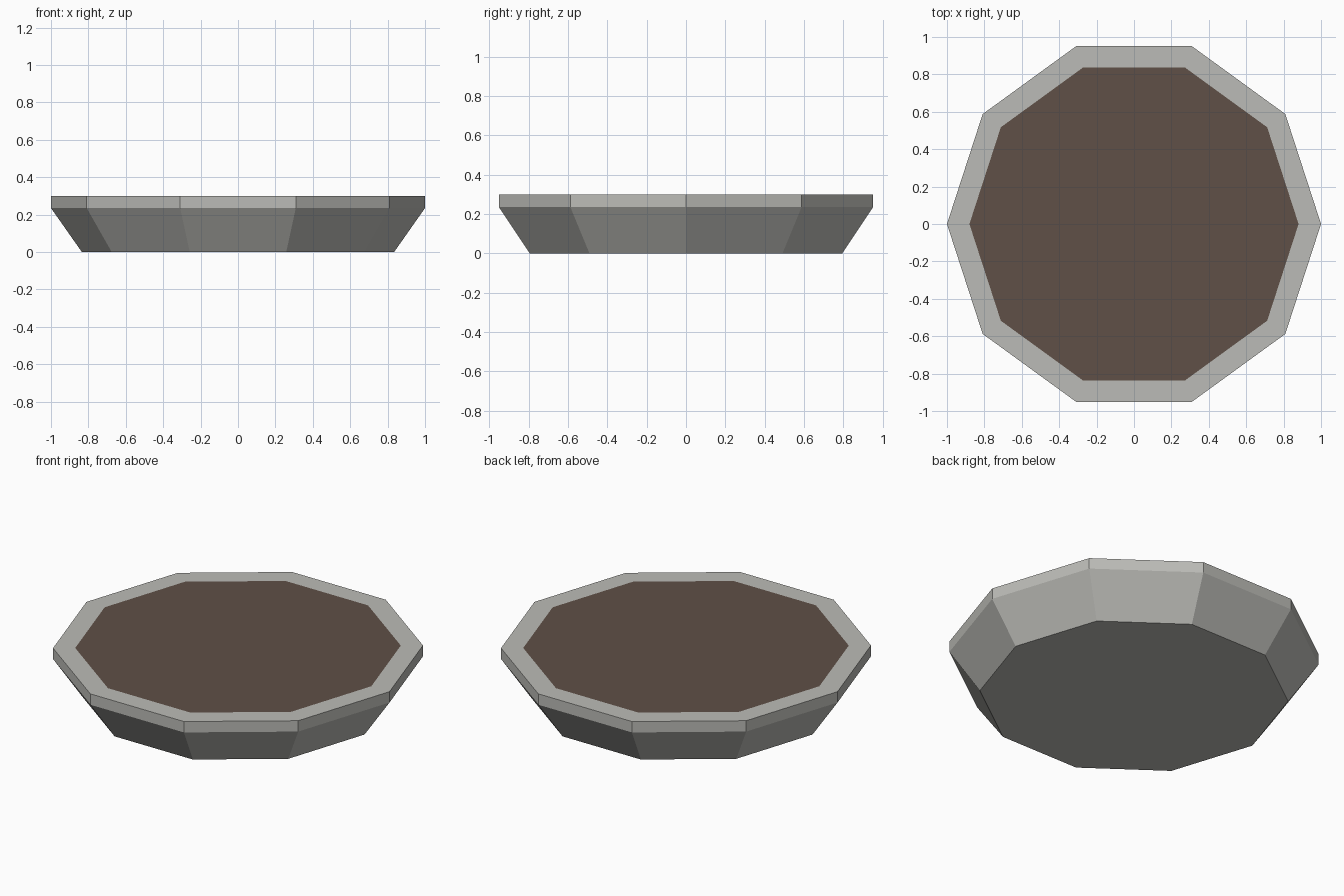
import bpy
import bmesh
from math import cos, sin, tau

cube = bpy.data.objects.get("Cube")
if cube:
    bpy.data.objects.remove(cube, do_unlink=True)

SIDES = 10
HEIGHT = 0.3
INNER = 0.88


def material(name, color):
    mat = bpy.data.materials.new(name)
    mat.use_nodes = True
    mat.diffuse_color = (*color, 1)
    mat.node_tree.nodes["Principled BSDF"].inputs["Base Color"].default_value = (*color, 1)
    return mat


def ring(bm, radius, z):
    return [bm.verts.new((radius * cos(tau * i / SIDES), radius * sin(tau * i / SIDES), z))
            for i in range(SIDES)]


def finish(bm, name, mat):
    mesh = bpy.data.meshes.new(name)
    bm.to_mesh(mesh)
    bm.free()
    mesh.materials.append(mat)
    obj = bpy.data.objects.new(name, mesh)
    bpy.context.collection.objects.link(obj)
    return obj


stone = material("pale stone", (0.5, 0.5, 0.472))
soil = material("brown soil", (0.115, 0.08, 0.063))

# Stone planter: flat base, flared wall, upright lip and flat rim
bm = bmesh.new()
profile = [(0.835, 0), (1, 0.235), (1, HEIGHT), (INNER, HEIGHT)]
rings = [ring(bm, r, z) for r, z in profile]
bm.faces.new(rings[0][::-1])
for low, high in zip(rings, rings[1:]):
    for i in range(SIDES):
        j = (i + 1) % SIDES
        bm.faces.new((low[i], low[j], high[j], high[i]))
finish(bm, "planter_bowl", stone)

# Soil filling, level with the rim
bm = bmesh.new()
bm.faces.new(ring(bm, INNER, HEIGHT))
finish(bm, "soil_surface", soil)
